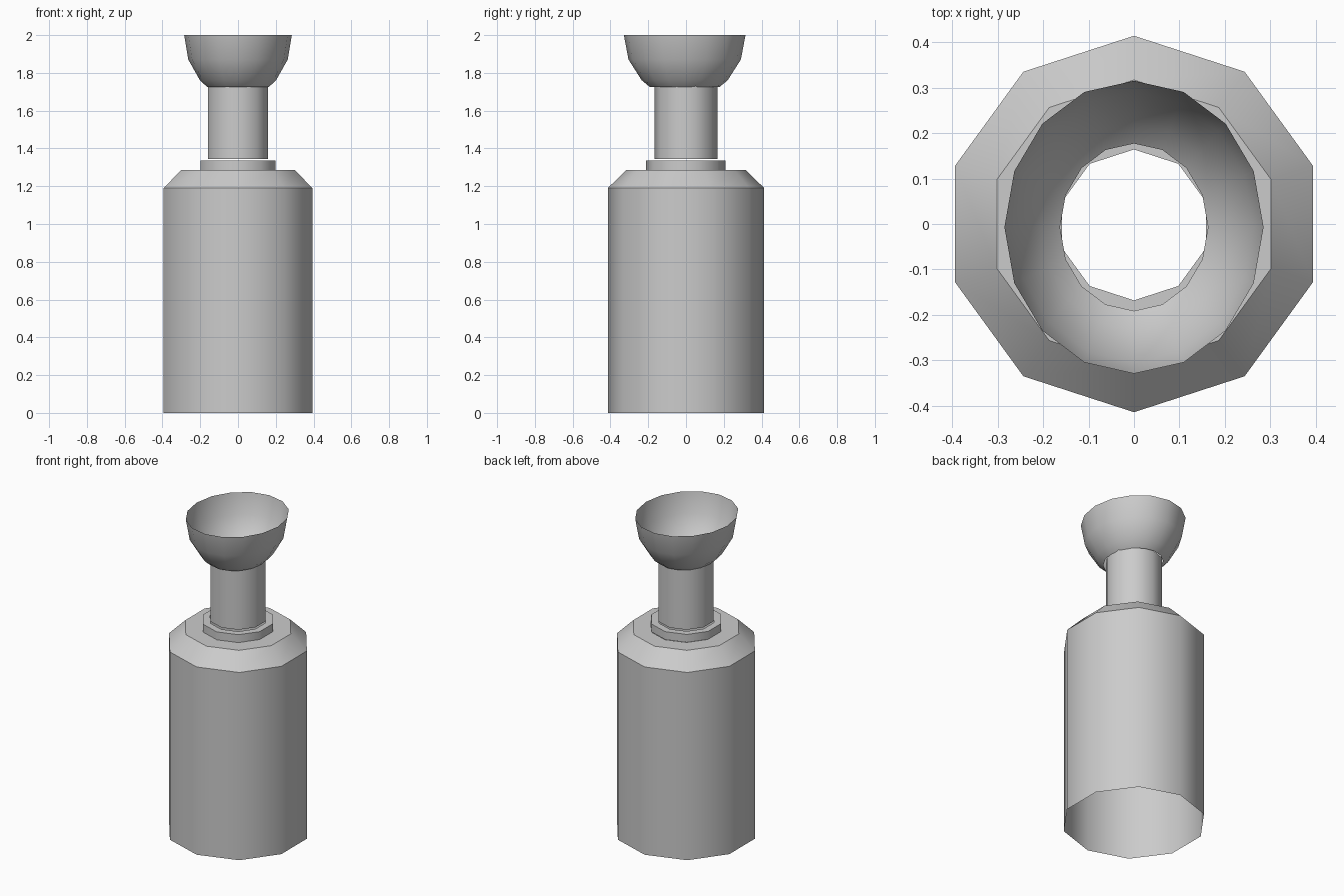
import bpy, bmesh
from math import sin, cos, pi, radians

if "Cube" in bpy.data.objects:
    bpy.data.objects.remove(bpy.data.objects["Cube"])


def lathe(name, profile, sides, y=0.0, sx=1.0, angle=40):
    """Open shell turned around z from (radius, z) points, one corner on +y."""
    bm = bmesh.new()
    rings = [[bm.verts.new((r * sx * sin(2 * pi * i / sides),
                            y + r * cos(2 * pi * i / sides), z))
              for i in range(sides)] for r, z in profile]
    for low, high in zip(rings, rings[1:]):
        for i in range(sides):
            j = (i + 1) % sides
            bm.faces.new((low[j], low[i], high[i], high[j]))
    bmesh.ops.recalc_face_normals(bm, faces=bm.faces)
    # make sure the shell faces outward
    bm.normal_update()
    f = max(bm.faces, key=lambda f: f.calc_center_median().xy.length)
    if f.normal.xy.dot(f.calc_center_median().xy) < 0:
        bmesh.ops.reverse_faces(bm, faces=bm.faces)
    mesh = bpy.data.meshes.new(name)
    bm.to_mesh(mesh)
    bm.free()
    obj = bpy.data.objects.new(name, mesh)
    bpy.context.collection.objects.link(obj)
    bpy.ops.object.select_all(action='DESELECT')
    obj.select_set(True)
    bpy.context.view_layer.objects.active = obj
    bpy.ops.object.shade_smooth_by_angle(angle=radians(angle))
    return obj


# body: open-bottomed ten-sided barrel with sloped shoulder and flat top
lathe("body", [(0.414, 0), (0.414, 1.19), (0.317, 1.285), (0.21, 1.285)], 10)

# collar: low step on the shoulder with a flat rim
lathe("collar", [(0.21, 1.285), (0.21, 1.335), (0.166, 1.335)], 10, y=-0.002)

# neck: open tube floating just above the collar
lathe("neck", [(0.166, 1.345), (0.166, 1.735)], 10)

# bowl: lower half of an oval sphere, open at rim and bottom
h, ry = 0.338, 0.322
bowl = [(ry * cos(a), 2 - h * sin(a)) for a in (pi / 4, pi / 8, 0)]
bowl.insert(0, (0.184, 1.725))
lathe("bowl", bowl, 16, y=-0.007, sx=0.285 / ry, angle=60)
